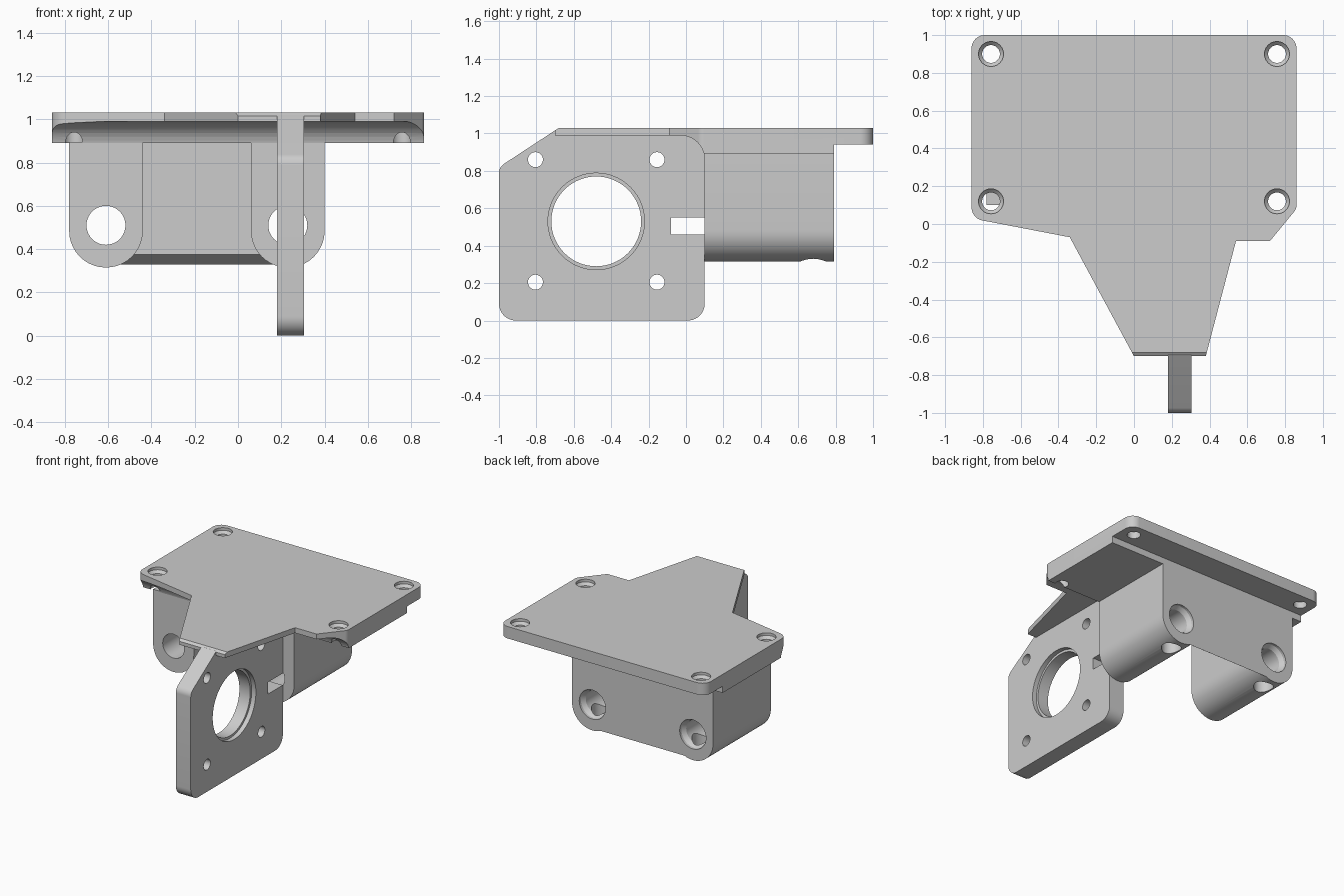
import bpy, bmesh, math
from mathutils import Vector

cube = bpy.data.objects.get("Cube")
if cube:
    bpy.data.objects.remove(cube, do_unlink=True)

grey = bpy.data.materials.new("plain_grey")
grey.use_nodes = True
COLOUR = (0.604, 0.604, 0.604, 1)
grey.diffuse_color = COLOUR
grey.node_tree.nodes["Principled BSDF"].inputs["Base Color"].default_value = COLOUR


def rounded(corners, steps=10):
    """Outline from (u, v[, radius]) corners, filleting those with a radius."""
    out = []
    for i, c in enumerate(corners):
        p = Vector(c[:2])
        if len(c) == 2:
            out.append(p)
            continue
        a = (Vector(corners[i - 1][:2]) - p).normalized()
        b = (Vector(corners[(i + 1) % len(corners)][:2]) - p).normalized()
        half = a.angle(b) / 2
        centre = p + (a + b).normalized() * c[2] / math.sin(half)
        tangent = c[2] / math.tan(half)
        start = (p + a * tangent - centre).normalized()
        end = (p + b * tangent - centre).normalized()
        out += [centre + start.slerp(end, k / steps).normalized() * c[2] for k in range(steps + 1)]
    return out


def place(axis, u, v, w):
    return {"x": (w, u, v), "y": (u, w, v), "z": (u, v, w)}[axis]


def loft(name, axis, rings):
    """Solid through outlines given as (outline, position along axis)."""
    bm = bmesh.new()
    loops = [[bm.verts.new(place(axis, p[0], p[1], w)) for p in pts] for pts, w in rings]
    bm.faces.new(loops[0])
    bm.faces.new(loops[-1])
    n = len(loops[0])
    for lo, hi in zip(loops, loops[1:]):
        for i in range(n):
            j = (i + 1) % n
            bm.faces.new((lo[i], lo[j], hi[j], hi[i]))
    bmesh.ops.recalc_face_normals(bm, faces=bm.faces)
    mesh = bpy.data.meshes.new(name)
    bm.to_mesh(mesh)
    bm.free()
    mesh.materials.append(grey)
    obj = bpy.data.objects.new(name, mesh)
    bpy.context.collection.objects.link(obj)
    return obj


def prism(name, axis, corners, lo, hi):
    pts = rounded(corners)
    return loft(name, axis, [(pts, lo), (pts, hi)])


def bore(axis, u, v, sections, n=40):
    """Round cutter through (radius, position) sections."""
    angles = [2 * math.pi * i / n for i in range(n)]
    return loft("cutter", axis, [([(u + r * math.cos(t), v + r * math.sin(t)) for t in angles], w)
                                 for r, w in sections])


def combine(obj, others, operation="DIFFERENCE"):
    bpy.context.view_layer.objects.active = obj
    for other in others:
        mod = obj.modifiers.new("combine", "BOOLEAN")
        mod.operation, mod.object, mod.solver = operation, other, "EXACT"
        bpy.ops.object.modifier_apply(modifier=mod.name)
        bpy.data.objects.remove(other, do_unlink=True)


# Mounting plate with a tapered tongue
plate = prism("mounting_plate", "z", [
    (-0.86, 1, 0.07), (-0.86, 0.03, 0.07), (-0.34, -0.07), (0, -0.7), (0.38, -0.7),
    (0.54, -0.09), (0.72, -0.09), (0.86, 0.08, 0.05), (0.86, 1, 0.07)], 0.89, 1.03)
relief = [
    # thin tongue with a filleted underside
    prism("cutter", "x", [(-1.2, 0.5), (0.1, 0.5), (0.1, 0.99, 0.13), (-1.2, 0.99)], -1, 1),
    # stepped rear flange
    prism("cutter", "x", [(0.79, 0.5), (1.2, 0.5), (1.2, 0.94), (0.79, 0.94)], -1, 1),
    # sloped tongue tip
    prism("cutter", "x", [(-0.75, 0.98), (-0.68, 1.03), (-0.64, 1.06), (-0.75, 1.06)], -1, 1)]
screws = [bore("z", x, y, [(0.047, 0.8), (0.047, 0.99), (0.066, 1.01), (0.066, 1.1)])
          for x in (-0.757, 0.757) for y in (0.12, 0.9)]
combine(plate, relief + screws)

# Rod clamps joined by a rear web
CLAMPS = (-0.61, 0.23)
body = prism("rear_web", "x", [(0.73, 0.375), (0.79, 0.33), (0.79, 0.895), (0.73, 0.895)], -0.61, 0.23)
sleeves = [prism("sleeve", "y", [(x - 0.17, 0.895), (x - 0.17, 0.315, 0.169),
                                 (x + 0.17, 0.315, 0.169), (x + 0.17, 0.895)], 0.1, 0.79)
           for x in CLAMPS]
combine(body, sleeves, "UNION")
for x in CLAMPS:
    combine(body, [bore("y", x, 0.51, [(0.09, 0), (0.09, 0.74), (0.11, 0.77), (0.11, 0.9)]),
                   bore("z", x, 0.68, [(0.07, 0.2), (0.07, 0.5)])])
body.name = "rod_clamps"

# Upright motor plate with a stepped centre bore, bolt holes and a slot
motor = prism("motor_plate", "x", [
    (-1, 0, 0.09), (0.1, 0, 0.09), (0.1, 0.95), (0, 1.02), (-0.695, 1.02), (-1, 0.82, 0.06)], 0.18, 0.305)
cuts = [bore("x", -0.48, 0.53, [(0.24, 0), (0.24, 0.27), (0.258, 0.27), (0.258, 0.5)], 64),
        prism("cutter", "x", [(-0.08, 0.46), (0.2, 0.46), (0.2, 0.55), (-0.08, 0.55)], 0, 0.5)]
cuts += [bore("x", y, z, [(0.04, 0), (0.04, 0.5)]) for y in (-0.805, -0.155) for z in (0.205, 0.86)]
combine(motor, cuts)

# Smooth the rounds and keep edges crisp
bpy.ops.object.select_all(action="DESELECT")
for obj in (plate, body, motor):
    obj.select_set(True)
bpy.context.view_layer.objects.active = plate
bpy.ops.object.shade_smooth_by_angle(angle=math.radians(25))
